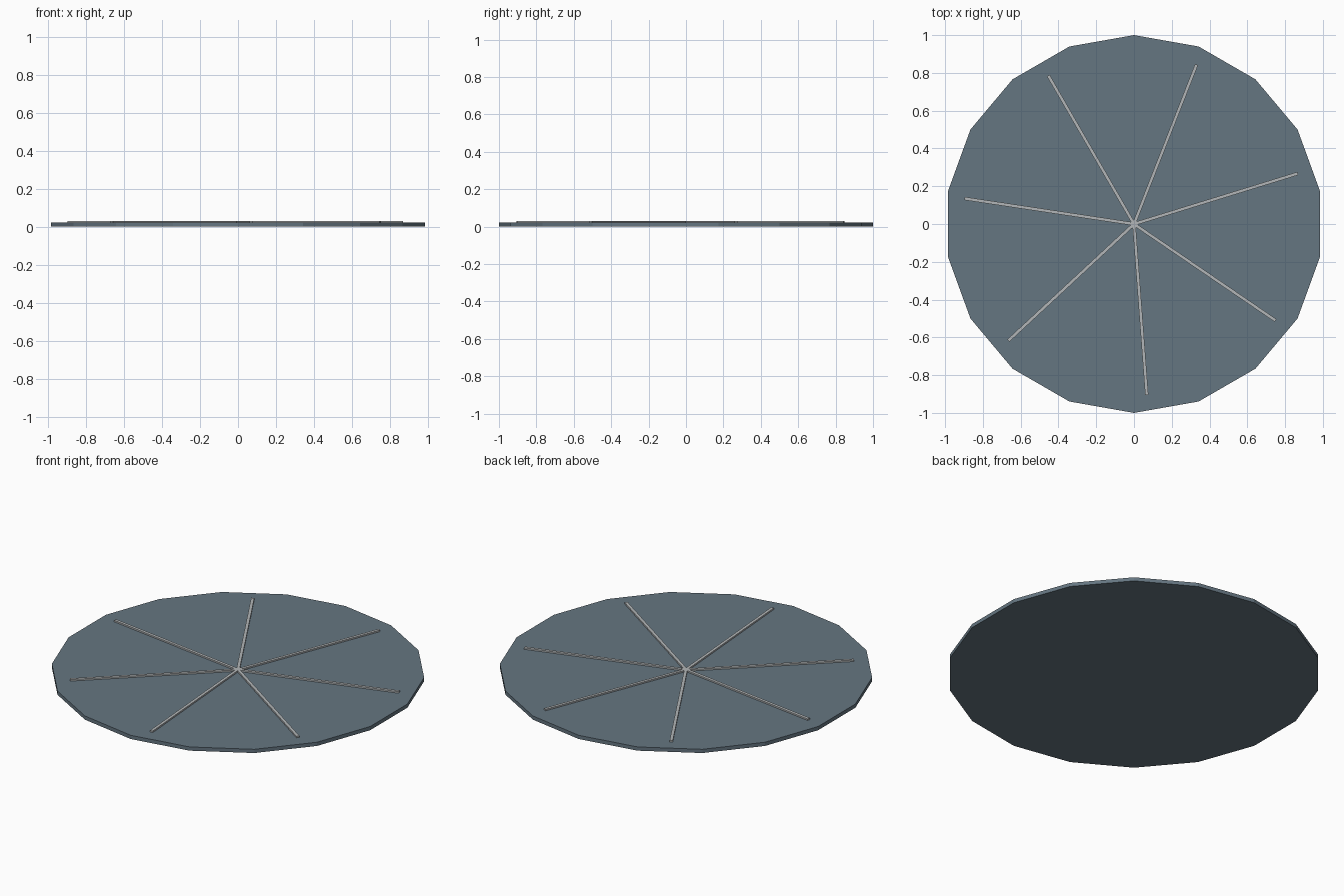
import bpy, math
from mathutils import Matrix

if "Cube" in bpy.data.objects:
    bpy.data.objects.remove(bpy.data.objects["Cube"])


def material(name, rgb):
    m = bpy.data.materials.new(name)
    m.diffuse_color = (*rgb, 1)
    m.use_nodes = True
    m.node_tree.nodes["Principled BSDF"].inputs["Base Color"].default_value = m.diffuse_color
    return m


slate = material("slate blue", (0.13, 0.18, 0.22))
silver = material("pale silver", (0.45, 0.47, 0.48))

DISC_T, RIB_H, RIB_W, RIB_L = 0.022, 0.009, 0.017, 0.907

# Flat 18-sided disc with a corner on +y
bpy.ops.mesh.primitive_cylinder_add(vertices=18, radius=1, depth=DISC_T,
                                    location=(0, 0, DISC_T / 2))
disc = bpy.context.object
disc.name = "disc"
disc.data.materials.append(slate)

# Seven thin radial ribs on the top face
for i in range(7):
    a = math.radians(120) - i * math.tau / 7
    bpy.ops.mesh.primitive_cube_add(size=1)
    rib = bpy.context.object
    rib.name = f"rib_{i + 1}"
    h = RIB_H + 0.004
    rib.data.transform(Matrix.Translation((RIB_L / 2, 0, DISC_T + RIB_H - h / 2))
                       @ Matrix.Diagonal((RIB_L, RIB_W, h, 1)))
    rib.data.transform(Matrix.Rotation(a, 4, 'Z'))
    rib.data.materials.append(silver)
